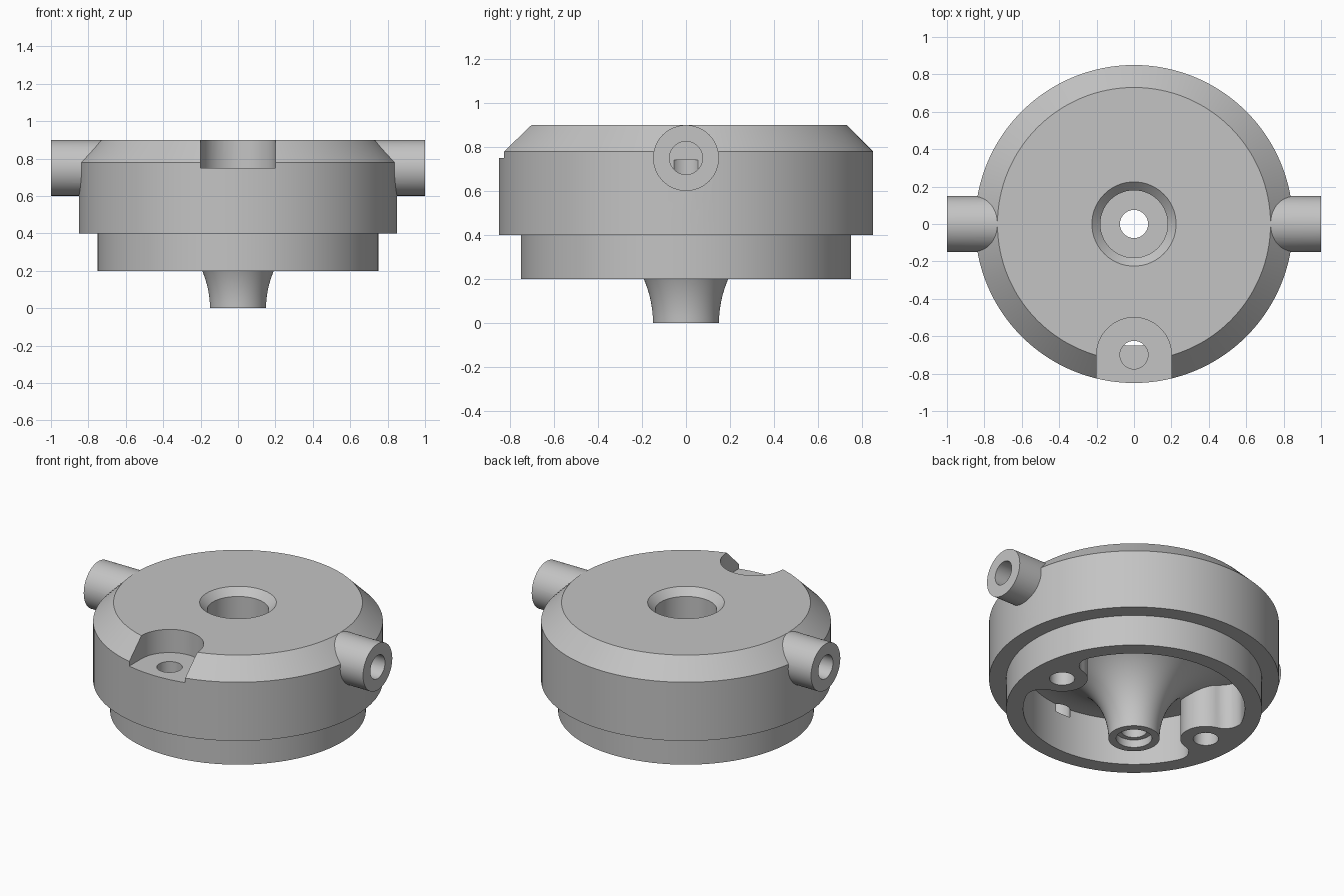
import bpy, bmesh
from math import sin, cos, asin, atan2, pi, radians
from mathutils import Matrix, Vector

if "Cube" in bpy.data.objects:
    bpy.data.objects.remove(bpy.data.objects["Cube"], do_unlink=True)

grey = bpy.data.materials.new("plain grey")
grey.use_nodes = True
grey.diffuse_color = (0.55, 0.55, 0.55, 1)
grey.node_tree.nodes["Principled BSDF"].inputs["Base Color"].default_value = grey.diffuse_color

BORE = 0.075


def finish(bm, name):
    bmesh.ops.recalc_face_normals(bm, faces=bm.faces)
    mesh = bpy.data.meshes.new(name)
    bm.to_mesh(mesh)
    bm.free()
    mesh.materials.append(grey)
    obj = bpy.data.objects.new(name, mesh)
    bpy.context.collection.objects.link(obj)
    return obj


def arc(cx, cy, r, start, end, steps):
    angles = [start + (end - start) * i / steps for i in range(steps + 1)]
    return [(cx + r * cos(t), cy + r * sin(t)) for t in angles]


def revolve(name, profile, steps=128):
    bm = bmesh.new()
    verts = [bm.verts.new((r, 0, z)) for r, z in profile]
    edges = [bm.edges.new((v, verts[i - 1])) for i, v in enumerate(verts)]
    bmesh.ops.spin(bm, geom=verts + edges, cent=(0, 0, 0), axis=(0, 0, 1),
                   angle=2 * pi, steps=steps)
    bmesh.ops.remove_doubles(bm, verts=bm.verts, dist=1e-5)
    return finish(bm, name)


def prism(name, outline, z0, z1):
    bm = bmesh.new()
    face = bm.faces.new([bm.verts.new((x, y, z0)) for x, y in outline])
    out = bmesh.ops.extrude_face_region(bm, geom=[face])
    top = [v for v in out["geom"] if isinstance(v, bmesh.types.BMVert)]
    bmesh.ops.translate(bm, verts=top, vec=(0, 0, z1 - z0))
    return finish(bm, name)


def rod(name, start, end, r):
    a, b = Vector(start), Vector(end)
    turn = (b - a).to_track_quat('Z', 'Y').to_matrix().to_4x4()
    bm = bmesh.new()
    bmesh.ops.create_cone(bm, cap_ends=True, segments=64, radius1=r, radius2=r,
                          depth=(b - a).length,
                          matrix=Matrix.Translation((a + b) / 2) @ turn)
    return finish(bm, name)


def combine(target, tool, operation):
    tool.hide_render = True
    mod = target.modifiers.new(tool.name, 'BOOLEAN')
    mod.operation = operation
    mod.solver = 'EXACT'
    mod.object = tool
    bpy.context.view_layer.objects.active = target
    bpy.ops.object.modifier_apply(modifier=mod.name)
    bpy.data.objects.remove(tool, do_unlink=True)


# Turned body: flared spout, hollow underside, stepped wall, chamfered top, stepped bore
body = revolve("housing_body",
               [(BORE, 0.05), (0.105, 0.05), (0.105, 0)]
               + arc(0.65, 0, 0.5, pi, pi / 2, 24)
               + [(0.65, 0.2), (0.75, 0.2), (0.75, 0.4), (0.85, 0.4), (0.85, 0.78),
                  (0.73, 0.9), (0.225, 0.9), (0.18, 0.855), (0.18, 0.3), (BORE, 0.3)])

# Outline of an inner boss, blended into the cavity wall with fillets
boss_x, boss_r, fillet = 0.55, 0.15, 0.1
a = 2 * asin((boss_r + fillet) / (2 * boss_x))
fx, fy = boss_x * cos(a), boss_x * sin(a)
d = atan2(-fy, boss_x - fx)
half = [(0.7 * cos(a), 0.7 * sin(a))] + arc(fx, fy, fillet, a, d, 12)
round_end = arc(boss_x, 0, boss_r, pi + d, pi - d, 24)[1:-1]
boss = [(0.72, 0)] + half + round_end + [(x, -y) for x, y in reversed(half)]

# Bosses and side tubes on both sides, then their bores
for side in (1, -1):
    combine(body, prism("boss", [(side * x, y) for x, y in boss], 0.2, 0.6), 'UNION')
    combine(body, rod("side_tube", (side * 0.6, 0, 0.75), (side, 0, 0.75), 0.1495), 'UNION')
for side in (1, -1):
    combine(body, rod("tube_bore", (side * 0.5, 0, 0.75), (side * 1.1, 0, 0.75), BORE),
            'DIFFERENCE')
    combine(body, rod("boss_bore", (side * boss_x, 0, 0.1), (side * boss_x, 0, 0.74),
                      BORE - 0.001), 'DIFFERENCE')

# Round-ended notch at the front with a blind hole
notch = arc(0, -0.7, 0.2, 0, pi, 32) + [(-0.2, -1), (0.2, -1)]
combine(body, prism("notch", notch, 0.75, 1), 'DIFFERENCE')
combine(body, rod("notch_bore", (0, -0.7, 0.45), (0, -0.7, 0.8), BORE), 'DIFFERENCE')

# Smooth round walls, sharp rims
bpy.ops.object.select_all(action='DESELECT')
body.select_set(True)
bpy.context.view_layer.objects.active = body
bpy.ops.object.shade_smooth_by_angle(angle=radians(25))
